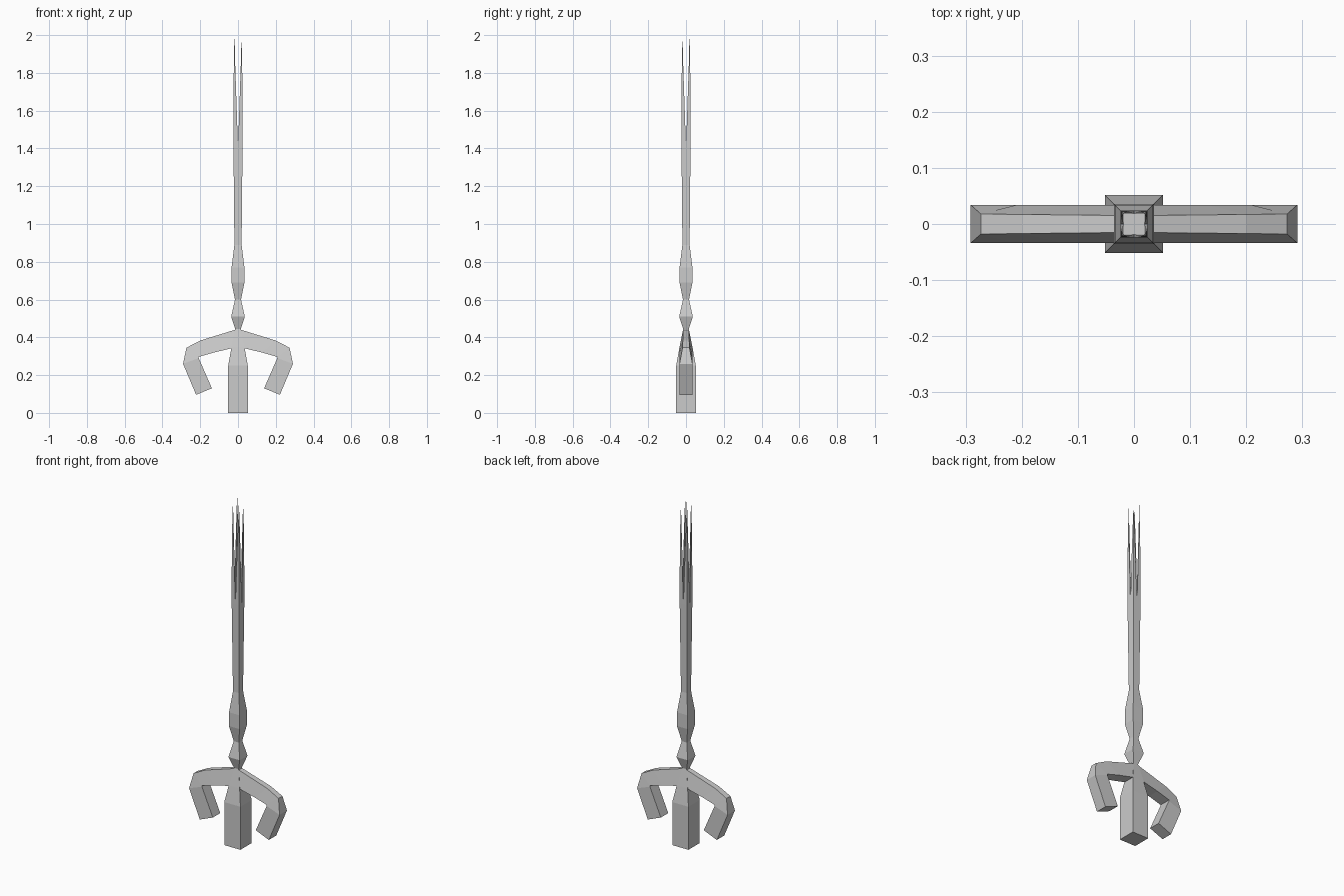
import bpy, bmesh

if "Cube" in bpy.data.objects:
    bpy.data.objects.remove(bpy.data.objects["Cube"])


def loft(name, tubes):
    """Each tube is a list of rings; consecutive rings are bridged and capped."""
    bm = bmesh.new()
    for rings in tubes:
        loops = [[bm.verts.new(p) for p in ring] for ring in rings]
        n = len(loops[0])
        for a, b in zip(loops, loops[1:]):
            for i in range(n):
                j = (i + 1) % n
                bm.faces.new((a[i], a[j], b[j], b[i]))
        bm.faces.new(loops[0])
        bm.faces.new(loops[-1])
    bmesh.ops.remove_doubles(bm, verts=bm.verts, dist=1e-5)
    bmesh.ops.recalc_face_normals(bm, faces=bm.faces)
    me = bpy.data.meshes.new(name)
    bm.to_mesh(me)
    bm.free()
    ob = bpy.data.objects.new(name, me)
    bpy.context.collection.objects.link(ob)
    return ob


def square(z, r):
    return [(-r, -r, z), (r, -r, z), (r, r, z), (-r, r, z)]


# Square stem: pommel block, waist, two beads, slender handle
profile = [(0, .052), (.25, .052), (.345, .035), (.445, .015), (.51, .036),
           (.6, .016), (.69, .034), (.77, .034), (.89, .019), (1.2, .022), (1.41, .024)]
loft("stem", [[square(z, r) for z, r in profile]])

# Hooked arms: (x, z, half depth) for the outer edge, then the inner edge
stations = [((0, .445, .015), (0, .35, .034)),
            ((.20, .383, .017), (.13, .319, .034)),
            ((.273, .345, .018), (.209, .296, .034)),
            ((.291, .26, .034), (.208, .29, .034)),
            ((.222, .096, .034), (.138, .13, .034))]
for side, label in ((-1, "left"), (1, "right")):
    rings = []
    for (xo, zo, yo), (xi, zi, yi) in stations:
        rings.append([(side * xo, -yo, zo), (side * xo, yo, zo),
                      (side * xi, yi, zi), (side * xi, -yi, zi)])
    loft(label + "_hook_arm", [rings])

# Four hollow-cornered bristle points rising from the handle
tips = [(-1, -1, 1.985), (1, -1, 1.98), (1, 1, 1.96), (-1, 1, 2.0)]
tines = []
for sx, sy, top in tips:
    rings = []
    # z, outer corner, wall end, wall inner face
    for z, o, e, i in ((1.405, .024, 0, .019), (1.7, .0235, .010, .0195),
                       (1.85, .022, .015, .0195), (top, .0195, .0185, .019)):
        rings.append([(sx * x, sy * y, z) for x, y in
                      ((o, o), (e, o), (e, i), (i, i), (i, e), (o, e))])
    tines.append(rings)
loft("bristle_points", tines)
